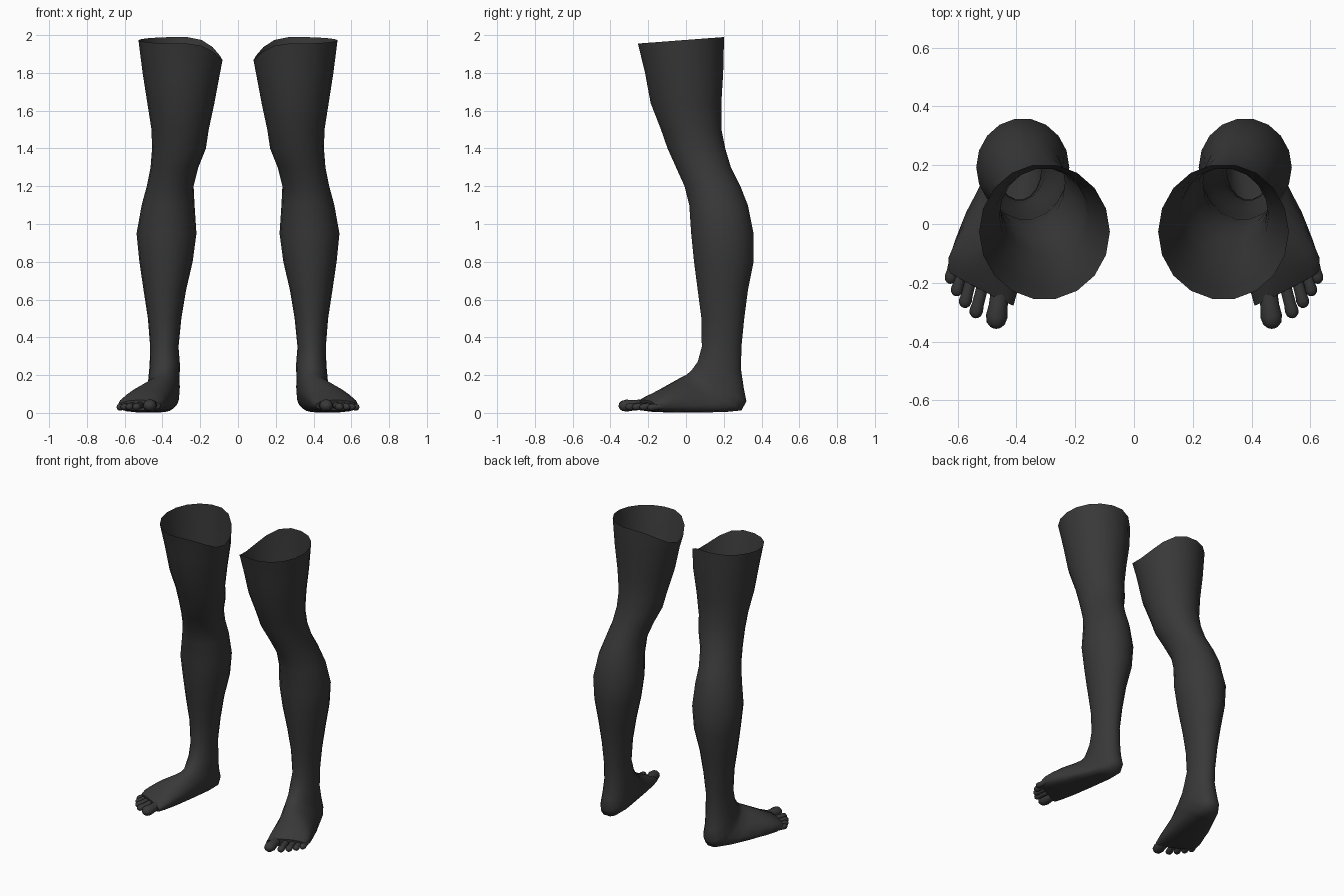
import bpy, bmesh, math
from mathutils import Vector

if "Cube" in bpy.data.objects:
    bpy.data.objects.remove(bpy.data.objects["Cube"])

skin = bpy.data.materials.new("charcoal")
skin.diffuse_color = (0.04, 0.04, 0.04, 1)
skin.use_nodes = True
skin.node_tree.nodes["Principled BSDF"].inputs["Base Color"].default_value = skin.diffuse_color
SIDES = 18


def power(v, e):
    return math.copysign(abs(v) ** e, v)


def loft(bm, rings, cap_start=False, cap_end=False):
    """Skin a list of closed point rings with quads."""
    rows = [[bm.verts.new(p) for p in ring] for ring in rings]
    n = len(rows[0])
    for a, b in zip(rows, rows[1:]):
        for i in range(n):
            j = (i + 1) % n
            bm.faces.new((a[i], a[j], b[j], b[i]))
    if cap_start:
        bm.faces.new(rows[0])
    if cap_end:
        bm.faces.new(rows[-1])


def finish(name, bm, angle):
    bmesh.ops.recalc_face_normals(bm, faces=bm.faces)
    mesh = bpy.data.meshes.new(name)
    bm.to_mesh(mesh)
    bm.free()
    mesh.materials.append(skin)
    obj = bpy.data.objects.new(name, mesh)
    bpy.context.collection.objects.link(obj)
    obj.modifiers.new("mirror", "MIRROR").use_mirror_merge = False
    bpy.ops.object.select_all(action="DESELECT")
    obj.select_set(True)
    bpy.context.view_layer.objects.active = obj
    bpy.ops.object.shade_smooth_by_angle(angle=math.radians(angle))
    return obj


def section(x0, x1, front, back, sole=1.0, skew=0.0):
    """Oval ring spanning x0..x1 and the front..back points (y, z)."""
    f, b = Vector((0, *front)), Vector((0, *back))
    mid, half = (f + b) / 2, (b - f) / 2
    cx, hx = (x0 + x1) / 2, (x1 - x0) / 2
    ring = []
    for i in range(SIDES):
        t = 2 * math.pi * i / SIDES
        c, s = math.cos(t), math.sin(t)
        e = sole if s > 0 else 1.0
        dx = hx * power(c, e)
        p = mid + half * power(s, e) + Vector((cx + dx, skew * dx, 0))
        ring.append(p)
    return ring


# Shaft of the leg: height, inner x, outer x, front y, back y
shaft = [
    (1.80, 0.095, 0.505, -0.220, 0.200), (1.64, 0.125, 0.480, -0.190, 0.190),
    (1.50, 0.155, 0.458, -0.135, 0.190), (1.40, 0.170, 0.455, -0.100, 0.210),
    (1.30, 0.210, 0.463, -0.055, 0.240), (1.20, 0.235, 0.483, -0.010, 0.290),
    (1.10, 0.230, 0.510, 0.015, 0.330), (0.95, 0.220, 0.537, 0.025, 0.360),
    (0.80, 0.240, 0.522, 0.040, 0.360), (0.65, 0.275, 0.500, 0.060, 0.330),
    (0.50, 0.300, 0.477, 0.080, 0.310), (0.35, 0.315, 0.465, 0.082, 0.295),
]

# Cut rim of the thigh, dipping on the inner side
rim = section(0.082, 0.527, (-0.258, 1.955), (0.205, 1.99))
for p in rim:
    inward = max(0.0, (0.305 - p.x) / 0.223)
    p.z -= 0.105 * inward ** 3
rings = [rim]
rings += [section(x0, x1, (f, z), (b, z)) for z, x0, x1, f, b in shaft]

# Ankle, heel and foot: the sections fan forward around the instep
rings += [
    section(0.307, 0.468, (0.060, 0.27), (0.293, 0.23)),
    section(0.310, 0.475, (0.030, 0.23), (0.308, 0.13), 0.95),
    section(0.308, 0.478, (0.012, 0.213), (0.322, 0.06), 0.85),
    section(0.310, 0.488, (-0.005, 0.20), (0.295, 0.012), 0.75),
    section(0.325, 0.520, (-0.040, 0.182), (0.200, 0.003), 0.65, 0.05),
    section(0.350, 0.575, (-0.090, 0.152), (0.060, 0.002), 0.6, 0.15),
    section(0.375, 0.612, (-0.140, 0.122), (-0.070, 0.002), 0.6, 0.3),
    section(0.395, 0.632, (-0.185, 0.096), (-0.155, 0.004), 0.65, 0.45),
    section(0.410, 0.630, (-0.225, 0.068), (-0.215, 0.012), 0.75, 0.52),
]
bm = bmesh.new()
loft(bm, rings, cap_end=True)
finish("legs", bm, 60)


# Toes: root, tip and radius
toes = [
    ((0.450, -0.190, 0.046), (0.473, -0.356, 0.036), 0.035),
    ((0.510, -0.190, 0.044), (0.543, -0.320, 0.030), 0.022),
    ((0.548, -0.165, 0.042), (0.580, -0.285, 0.030), 0.021),
    ((0.580, -0.140, 0.040), (0.608, -0.245, 0.029), 0.020),
    ((0.608, -0.110, 0.036), (0.628, -0.203, 0.028), 0.020),
]
bm = bmesh.new()
for root, tip, r in toes:
    root, tip = Vector(root), Vector(tip)
    axis = (tip - root).normalized()
    side = axis.cross(Vector((0, 0, 1))).normalized()
    up = side.cross(axis)
    length = (tip - root).length
    # slim neck, fuller pad, rounded end
    profile = [(0, 0.9), (length - 2.2 * r, 0.92), (length - 1.2 * r, 1.05),
               (length - 0.5 * r, 0.88), (length - 0.12 * r, 0.5), (length, 0.15)]
    loft(bm, [[root + axis * d + (side * math.cos(a) + up * math.sin(a) * 0.9) * r * k
               for a in (2 * math.pi * i / 10 for i in range(10))]
              for d, k in profile], cap_start=True, cap_end=True)
finish("toes", bm, 70)
